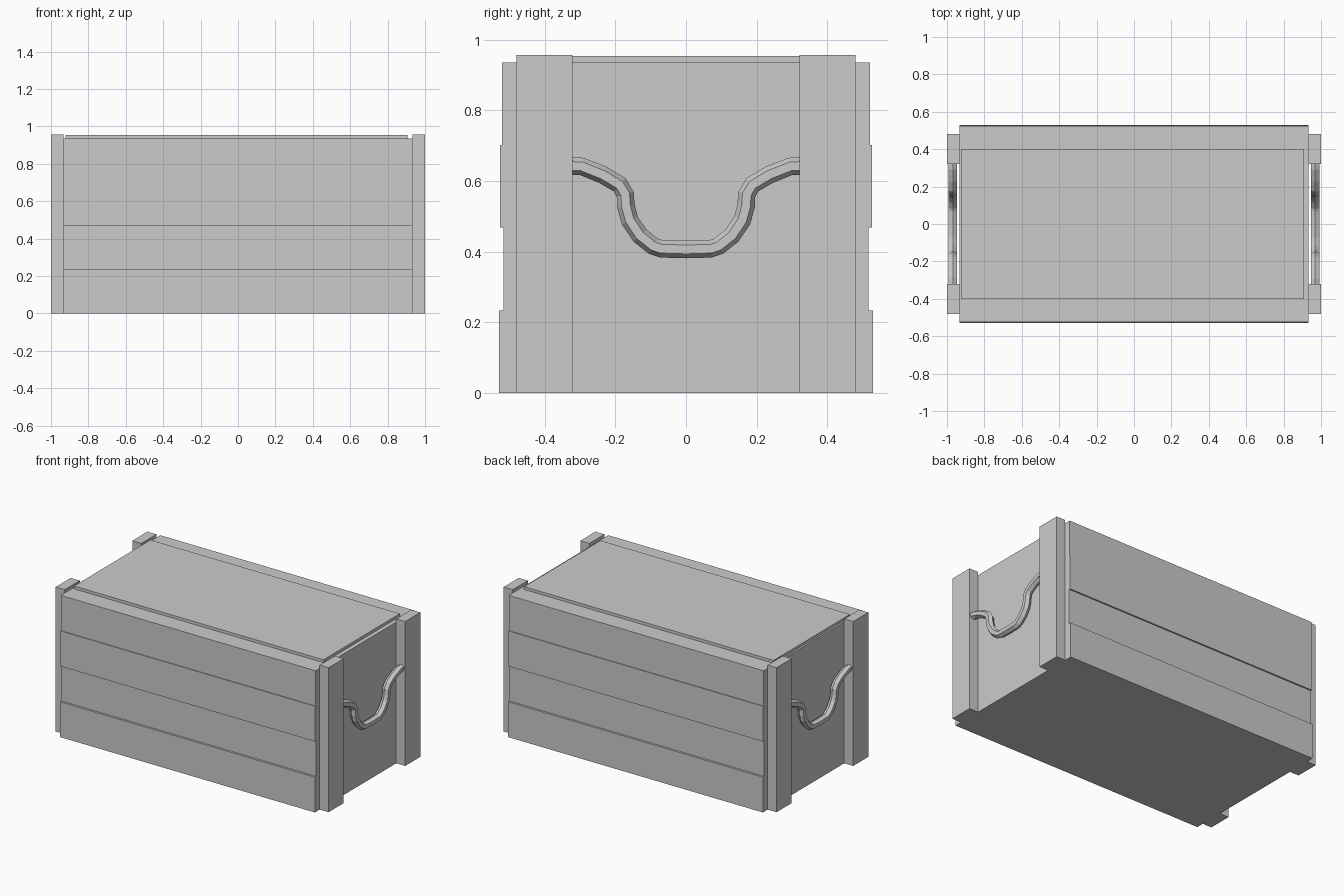
import bpy, bmesh, math
from mathutils import Vector

if "Cube" in bpy.data.objects:
    bpy.data.objects.remove(bpy.data.objects["Cube"])


def make_object(name, bm):
    bmesh.ops.recalc_face_normals(bm, faces=bm.faces[:])
    mesh = bpy.data.meshes.new(name)
    bm.to_mesh(mesh)
    bm.free()
    obj = bpy.data.objects.new(name, mesh)
    bpy.context.collection.objects.link(obj)
    return obj


def box(name, x, y, z):
    """Box from (min, max) ranges on each axis."""
    bm = bmesh.new()
    bmesh.ops.create_cube(bm, size=1)
    for v in bm.verts:
        v.co = [r[0] if c < 0 else r[1] for c, r in zip(v.co, (x, y, z))]
    return make_object(name, bm)


END = 0.934    # x of the end panels
TOP = 0.935    # rim height

# Crate body and lid panel
box("crate_body", (-END, END), (-0.50, 0.50), (0, TOP))
box("lid_panel", (-0.922, 0.906), (-0.40, 0.40), (TOP - 0.02, 0.954))

# Side planks, each standing out by a slightly different amount
for side, label in ((-1, "front"), (1, "back")):
    for i, depth in enumerate((0.53, 0.516, 0.526, 0.521)):
        y = sorted((side * 0.49, side * depth))
        box(f"{label}_plank_{i + 1}", (-END, END), y, (i * TOP / 4, (i + 1) * TOP / 4))

# Corner posts on both ends
for sx, end in ((-1, "left"), (1, "right")):
    for sy, label in ((-1, "front"), (1, "back")):
        box(f"{end}_{label}_post", sorted((sx * END, sx)),
            sorted((sy * 0.322, sy * 0.48)), (0, 0.957))

# Rope handles: hexagonal section swept along a sagging path
half = [(-0.34, 0.643), (-0.295, 0.641), (-0.235, 0.617), (-0.188, 0.589),
        (-0.172, 0.562), (-0.170, 0.528), (-0.159, 0.488), (-0.130, 0.445),
        (-0.092, 0.415), (-0.070, 0.408), (0, 0.406)]
path = [Vector((0, y, z)) for y, z in half + [(-y, z) for y, z in half[-2::-1]]]


def rope(name, x, radius=0.025, sides=6):
    bm = bmesh.new()
    rings = []
    for i, p in enumerate(path):
        t = (path[min(i + 1, len(path) - 1)] - path[max(i - 1, 0)]).normalized()
        n = Vector((0, -t.z, t.y))
        ring = []
        for k in range(sides):
            a = 2 * math.pi * k / sides
            offset = n * math.cos(a) + Vector((1, 0, 0)) * math.sin(a)
            ring.append(bm.verts.new(p + Vector((x, 0, 0)) + offset * radius))
        rings.append(ring)
    for a, b in zip(rings, rings[1:]):
        for k in range(sides):
            j = (k + 1) % sides
            bm.faces.new((a[k], a[j], b[j], b[k]))
    bm.faces.new(rings[0])
    bm.faces.new(rings[-1])
    return make_object(name, bm)


rope("left_rope_handle", -0.969)
rope("right_rope_handle", 0.969)
